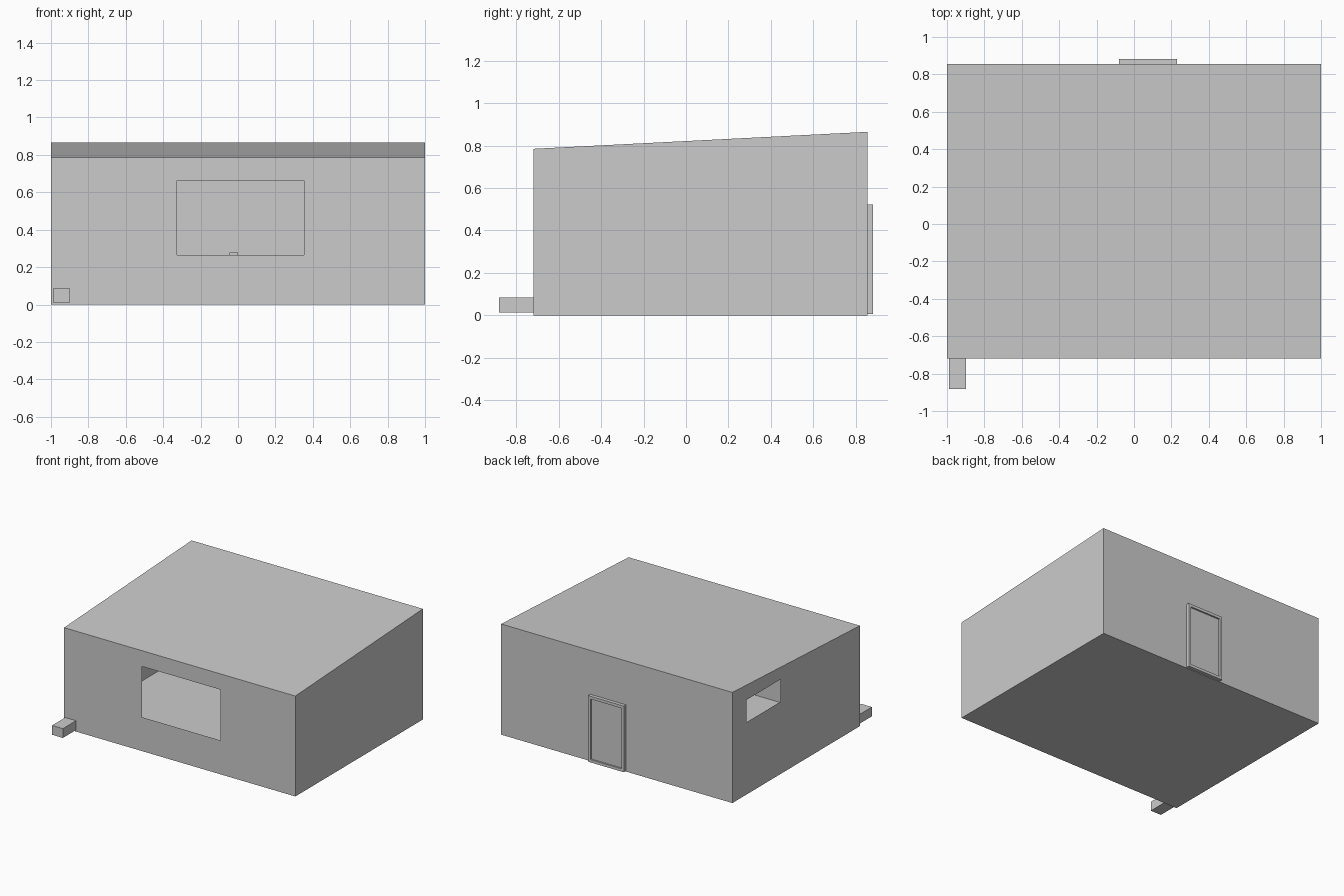
import bpy, bmesh

if "Cube" in bpy.data.objects:
    bpy.data.objects.remove(bpy.data.objects["Cube"])

X0, X1, Y0, Y1 = -1.0, 1.0, -0.72, 0.855
ZF, ZB = 0.785, 0.865          # roof height at front and back


def mesh_object(name, verts, faces):
    me = bpy.data.meshes.new(name)
    me.from_pydata(verts, [], faces)
    ob = bpy.data.objects.new(name, me)
    bpy.context.collection.objects.link(ob)
    return ob


def sheet(name, corners):
    return mesh_object(name, corners, [(0, 1, 2, 3)])


def wall_with_opening(name, outer, inner):
    """Thin wall: ring of four faces between outer and inner corner loops."""
    faces = [(i, (i + 1) % 4, 4 + (i + 1) % 4, 4 + i) for i in range(4)]
    return mesh_object(name, outer + inner, faces)


def box(name, x, y, z):
    bm = bmesh.new()
    bmesh.ops.create_cube(bm, size=1)
    for v in bm.verts:
        v.co = [r[0] if c < 0 else r[1] for r, c in zip((x, y, z), v.co)]
    me = bpy.data.meshes.new(name)
    bm.to_mesh(me)
    bm.free()
    ob = bpy.data.objects.new(name, me)
    bpy.context.collection.objects.link(ob)
    return ob


def ring_frame(name, x, z, inset, y_out, y_in):
    """Frame around an opening, extruded along y."""
    def loop(d, y):
        return [(x[0] + d, y, z[0] + d), (x[1] - d, y, z[0] + d),
                (x[1] - d, y, z[1] - d), (x[0] + d, y, z[1] - d)]
    verts = loop(0, y_in) + loop(0, y_out) + loop(inset, y_out) + loop(inset, y_in)
    faces = [(4 * a + i, 4 * a + (i + 1) % 4, 4 * b + (i + 1) % 4, 4 * b + i)
             for a, b in ((0, 1), (1, 2), (2, 3), (3, 0)) for i in range(4)]
    ob = mesh_object(name, verts, faces)
    bm = bmesh.new()
    bm.from_mesh(ob.data)
    bmesh.ops.recalc_face_normals(bm, faces=bm.faces)
    bm.to_mesh(ob.data)
    bm.free()
    return ob


# room shell: single-sheet floor, roof and walls
sheet("floor", [(X0, Y0, 0), (X0, Y1, 0), (X1, Y1, 0), (X1, Y0, 0)])
sheet("roof", [(X0, Y0, ZF), (X1, Y0, ZF), (X1, Y1, ZB), (X0, Y1, ZB)])
sheet("right_wall", [(X1, Y0, 0), (X1, Y1, 0), (X1, Y1, ZB), (X1, Y0, ZF)])
wall_with_opening(
    "front_wall",
    [(X0, Y0, 0), (X1, Y0, 0), (X1, Y0, ZF), (X0, Y0, ZF)],
    [(-0.325, Y0, 0.265), (0.353, Y0, 0.265), (0.353, Y0, 0.662), (-0.325, Y0, 0.662)])
wall_with_opening(
    "left_wall",
    [(X0, Y1, 0), (X0, Y0, 0), (X0, Y0, ZF), (X0, Y1, ZB)],
    [(X0, 0.68, 0.565), (X0, 0.26, 0.565), (X0, 0.26, 0.74), (X0, 0.68, 0.74)])
DX, DZ = (-0.08, 0.23), (0.005, 0.522)
wall_with_opening(
    "back_wall",
    [(X1, Y1, 0), (X0, Y1, 0), (X0, Y1, ZB), (X1, Y1, ZB)],
    [(DX[1], Y1, DZ[0]), (DX[0], Y1, DZ[0]), (DX[0], Y1, DZ[1]), (DX[1], Y1, DZ[1])])

# back door: frame, leaf, raised panels on the inside, handle
ring_frame("door_frame", DX, DZ, 0.022, 0.882, Y1)
box("door_leaf", (-0.058, 0.208), (0.860, 0.870), (0.027, 0.50))
for i, (px, pz) in enumerate([((-0.025, 0.175), (0.39, 0.475)),
                              ((-0.025, 0.06), (0.22, 0.375)), ((0.09, 0.175), (0.22, 0.375)),
                              ((-0.025, 0.06), (0.05, 0.20)), ((0.09, 0.175), (0.05, 0.20))]):
    box(f"door_panel_{i + 1}", px, (0.857, 0.861), pz)
box("door_handle", (-0.045, 0.0), (0.845, 0.860), (0.262, 0.278))

# small block at the front left corner
box("front_block", (-0.99, -0.897), (-0.882, Y0), (0.012, 0.085))
